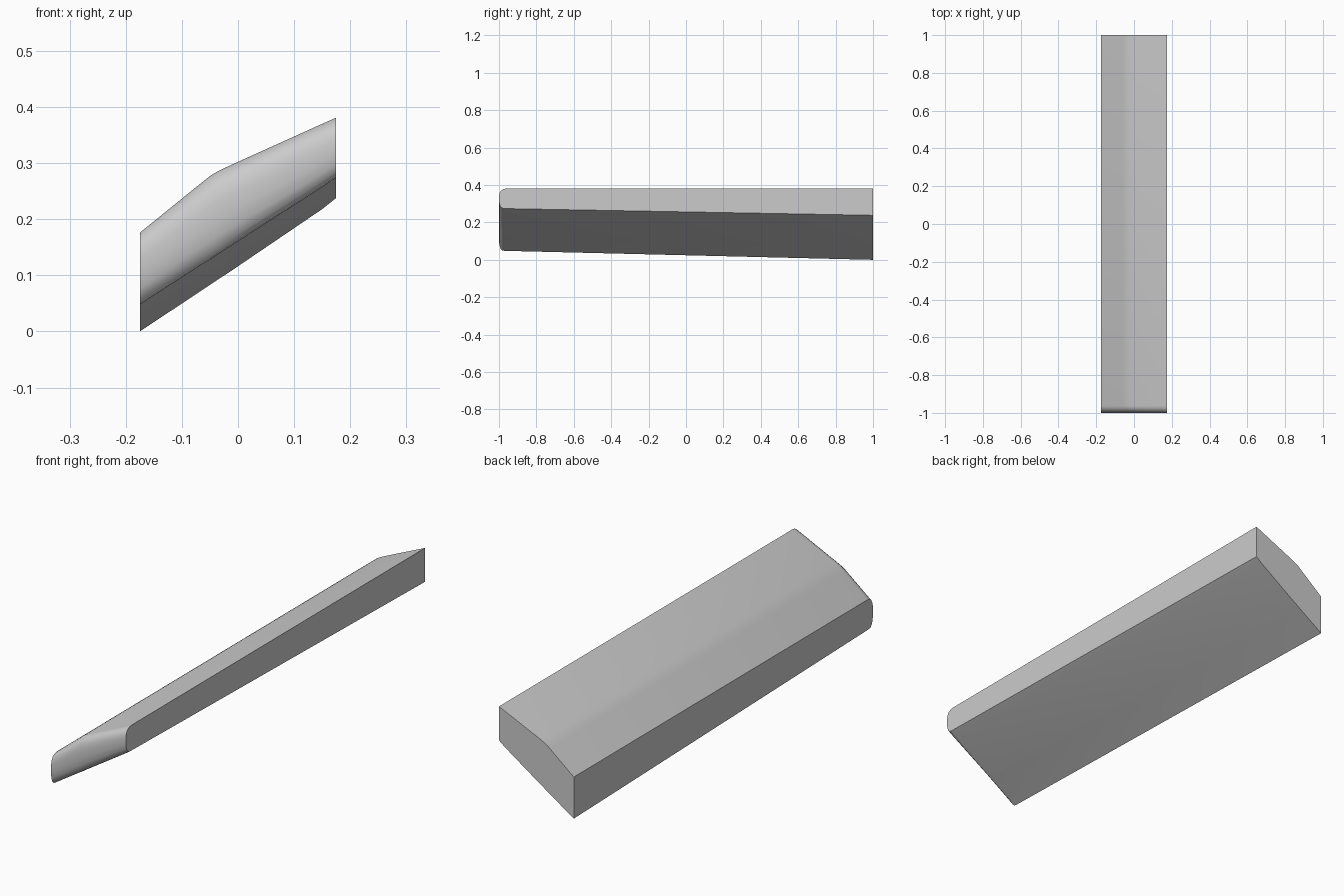
import bpy, bmesh, math

if "Cube" in bpy.data.objects:
    bpy.data.objects.remove(bpy.data.objects["Cube"])

# Stations across the width: x, top z, bottom z at front, bottom z at back
stations = [
    (-0.175, 0.178, 0.050, 0.002),
    (-0.065, 0.267, 0.121, 0.075),
    (-0.050, 0.279, 0.130, 0.085),
    (-0.035, 0.288, 0.140, 0.095),
    (-0.015, 0.2975, 0.153, 0.108),
    (0.150, 0.372, 0.259, 0.220),
    (0.175, 0.383, 0.276, 0.240),
]
# Rounded front nose: y, fraction of the height
nose = [(-0.962, 1.0), (-0.976, 0.975), (-0.988, 0.91), (-0.996, 0.80),
        (-1.0, 0.64), (-1.0, 0.40), (-0.997, 0.22), (-0.991, 0.09),
        (-0.982, 0.02), (-0.97, 0.0)]

# Slanted slab lofted between the stations
bm = bmesh.new()
z_min = min(s[3] for s in stations)
rings = []
for x, top, low_front, low_back in stations:
    pts = [(y, low_front + t * (top - low_front)) for y, t in nose]
    pts += [(1.0, low_back), (1.0, top)]
    rings.append([bm.verts.new((x, y, z - z_min)) for y, z in pts])
n = len(rings[0])
for a, b in zip(rings, rings[1:]):
    for i in range(n):
        j = (i + 1) % n
        bm.faces.new((a[i], a[j], b[j], b[i]))
bm.faces.new(rings[0])
bm.faces.new(rings[-1])
bmesh.ops.recalc_face_normals(bm, faces=bm.faces)

mesh = bpy.data.meshes.new("slanted_slab")
bm.to_mesh(mesh)
bm.free()
slab = bpy.data.objects.new("slanted_slab", mesh)
bpy.context.collection.objects.link(slab)
bpy.context.view_layer.objects.active = slab
slab.select_set(True)
bpy.ops.object.shade_smooth_by_angle(angle=math.radians(30))
